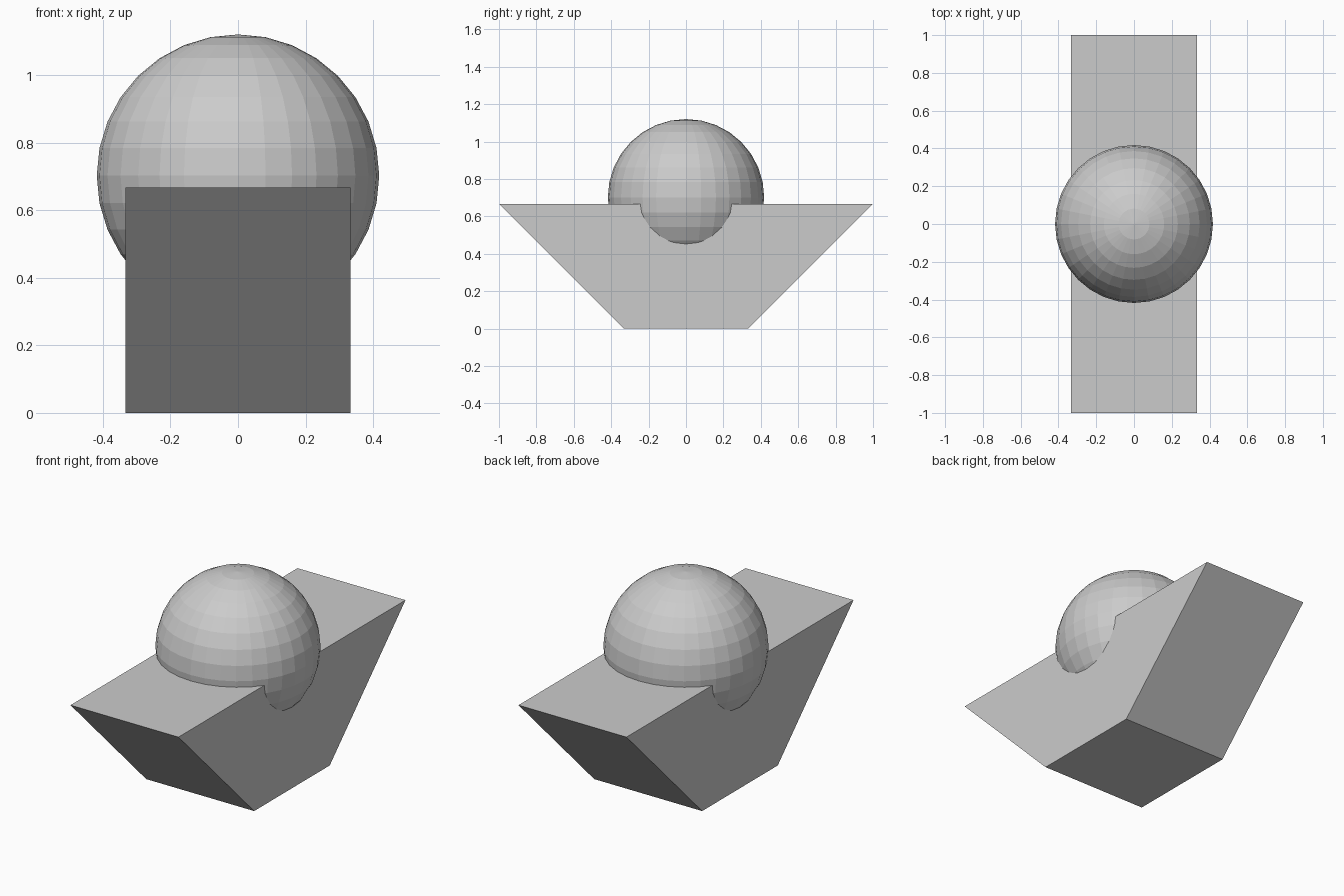
import bpy, bmesh

if "Cube" in bpy.data.objects:
    bpy.data.objects.remove(bpy.data.objects["Cube"])

# Base: side trapezoid profile (y, z) extruded along x
W = 0.333
profile = [(-0.333, 0), (0.333, 0), (1, 0.667), (-1, 0.667)]
bm = bmesh.new()
face = bm.faces.new([bm.verts.new((-W, y, z)) for y, z in profile])
ext = bmesh.ops.extrude_face_region(bm, geom=[face])
bmesh.ops.translate(bm, vec=(2 * W, 0, 0),
                    verts=[g for g in ext["geom"] if isinstance(g, bmesh.types.BMVert)])
bmesh.ops.recalc_face_normals(bm, faces=bm.faces)
mesh = bpy.data.meshes.new("tapered_base")
bm.to_mesh(mesh)
bm.free()
bpy.context.collection.objects.link(bpy.data.objects.new("tapered_base", mesh))

# Faceted ball sunk into the top of the base
bpy.ops.mesh.primitive_uv_sphere_add(segments=32, ring_count=16, radius=0.418,
                                     location=(0, 0, 0.702))
bpy.context.object.name = "ball"
